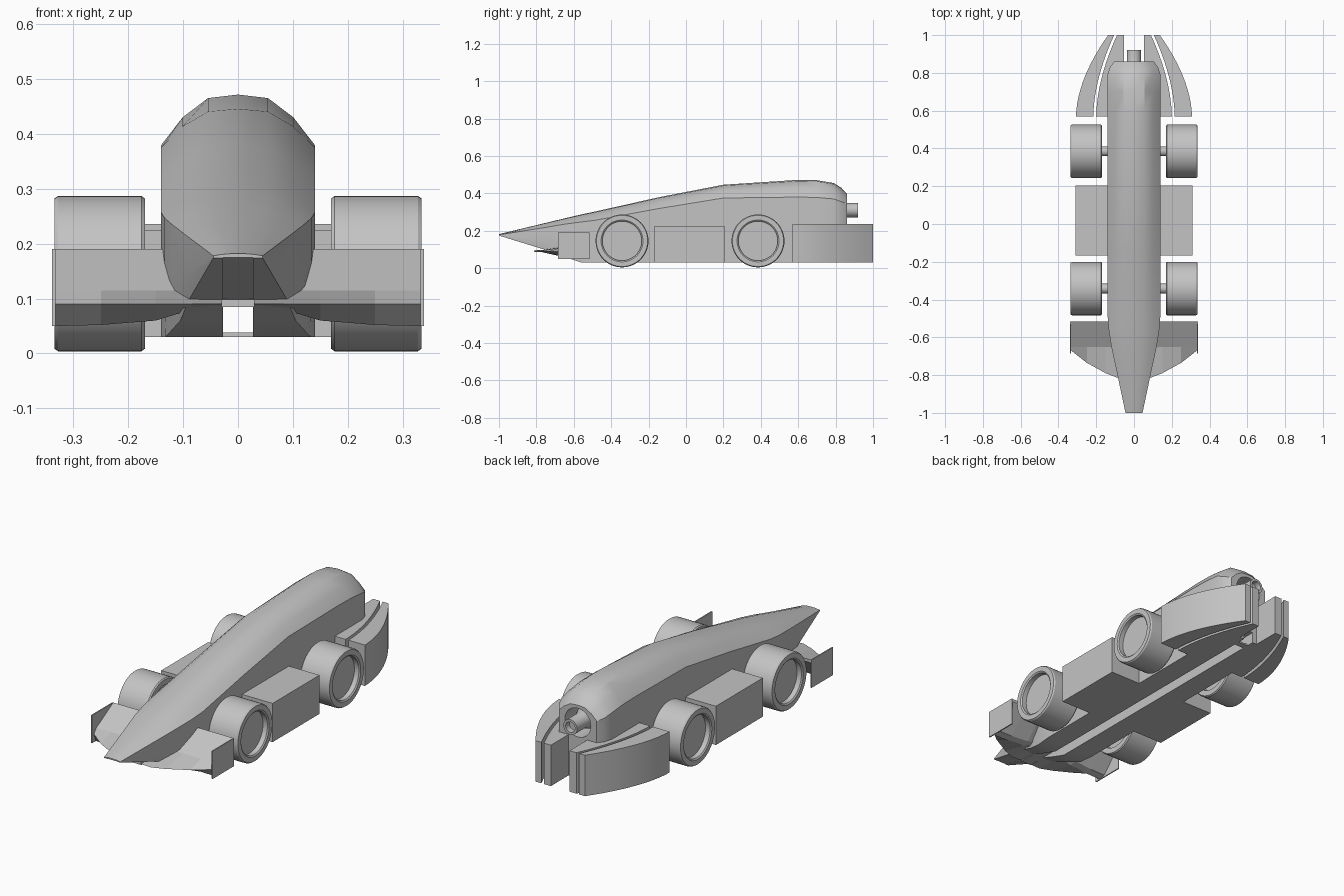
import bpy
import bmesh
import math

old = bpy.data.objects.get("Cube")
if old:
    bpy.data.objects.remove(old, do_unlink=True)

grey = bpy.data.materials.new("plain grey")
grey.use_nodes = True
colour = (0.55, 0.55, 0.55, 1)
grey.diffuse_color = colour
grey.node_tree.nodes["Principled BSDF"].inputs["Base Color"].default_value = colour


def loft(name, rings, smooth=True):
    """Skin a list of equal-sized rings and cap both ends."""
    bm = bmesh.new()
    loops = [[bm.verts.new(p) for p in ring] for ring in rings]
    n = len(loops[0])
    for a, b in zip(loops, loops[1:]):
        for i in range(n):
            j = (i + 1) % n
            bm.faces.new((a[i], a[j], b[j], b[i]))
    bm.faces.new(loops[0])
    bm.faces.new(loops[-1])
    bmesh.ops.recalc_face_normals(bm, faces=bm.faces)
    mesh = bpy.data.meshes.new(name)
    bm.to_mesh(mesh)
    bm.free()
    mesh.materials.append(grey)
    obj = bpy.data.objects.new(name, mesh)
    bpy.context.collection.objects.link(obj)
    if smooth:
        shade(obj)
    return obj


def shade(obj):
    bpy.ops.object.select_all(action='DESELECT')
    obj.select_set(True)
    bpy.context.view_layer.objects.active = obj
    bpy.ops.object.shade_smooth_by_angle(angle=math.radians(28))


def box(name, x0, x1, y0, y1, z0, z1):
    return loft(name, [[(x0, y, z0), (x1, y, z0), (x1, y, z1), (x0, y, z1)]
                       for y in (y0, y1)], smooth=False)


def lathe(name, profile, centre, axis, n=48):
    """Turn (radius, offset) pairs about the x or y axis."""
    cx, cy, cz = centre
    rings = []
    for r, d in profile:
        ring = []
        for i in range(n):
            a = math.tau * i / n
            u, v = r * math.cos(a), r * math.sin(a)
            ring.append((cx + d, cy + u, cz + v) if axis == 'x'
                        else (cx + u, cy + d, cz + v))
        rings.append(ring)
    return loft(name, rings)


# Body shell: arched top, straight sides, slot along the underside
def body_ring(y, w, shoulder, top, chamfer, bw, bottom, slot):
    h = top - shoulder
    half = [(0.39 * w, shoulder + 0.93 * h), (0.72 * w, shoulder + 0.55 * h),
            (w, shoulder), (w, chamfer), (bw, bottom),
            (0.027, bottom), (0.027, slot)]
    ring = [(0, top)] + half + [(-x, z) for x, z in reversed(half)]
    return [(x, y, z) for x, z in ring]


sections = [
    (-1.0, .045, .178, .182, .176, .045, .174, .175),
    (-.75, .098, .218, .242, .135, .09, .097, .098),
    (-.65, .120, .235, .266, .14, .105, .06, .09),
    (-.56, .134, .247, .287, .12, .132, .03, .085),
    (-.48, .14, .257, .304, .11, .14, .03, .085),
    (-.15, .14, .318, .378, .11, .14, .03, .085),
    (.2, .14, .375, .446, .11, .14, .03, .085),
    (.6, .14, .38, .472, .11, .14, .03, .085),
    (.7, .14, .378, .47, .11, .14, .03, .085),
    (.79, .14, .37, .455, .11, .14, .03, .085),
    (.83, .127, .355, .43, .11, .127, .03, .085),
    (.86, .105, .345, .398, .11, .105, .03, .085),
]
body = loft("body", [body_ring(*s) for s in sections], smooth=False)

# Round chamber bored into the tail
bore = lathe("chamber_cutter", [(.072, -.3), (.072, .1)], (0, .86, .31), 'y')
bore.hide_render = True
bore.hide_viewport = True
cut = body.modifiers.new("chamber", 'BOOLEAN')
cut.object = bore
cut.operation = 'DIFFERENCE'
cut.solver = 'EXACT'
bpy.context.view_layer.objects.active = body
bpy.ops.object.modifier_apply(modifier=cut.name)
bpy.data.objects.remove(bore, do_unlink=True)
shade(body)

# Gas canister with a tapered neck and hollow mouth
lathe("canister", [(.06, -.28), (.06, -.1), (.055, -.07), (.038, -.03),
                   (.038, .06), (.026, .06), (.026, .03)], (0, .86, .31), 'y', 32)
box("slot_bar", -.03, .03, .79, .82, .03, .038)

# Wheels and axles
tyre = [(.02, .2), (.105, .2), (.11, .17), (.137, .17), (.1415, .176),
        (.1415, .328), (.137, .335), (.112, .335), (.105, .33),
        (.105, .305), (.02, .305)]
for end, y in (("front", -.342), ("rear", .385)):
    lathe(end + "_axle", [(.026, -.22), (.026, .22)], (0, y, .146), 'x', 24)
    for side, s in (("left", 1), ("right", -1)):
        lathe(f"{end}_{side}_wheel", [(r, s * d) for r, d in tyre],
              (0, y, .1455), 'x')


# Front wing: swept leading edge and a raised flap at the back
def wing_ring(x, lead, low, mid=-.65):
    return [(x, lead, .09), (x, mid, .115), (x, -.515, .19),
            (x, -.515, .175), (x, mid + .03, low + .008), (x, mid - .005, low)]


wing_half = [(.02, -.81, .085), (.085, -.815, .08), (.15, -.79, .06),
             (.25, -.735, .052), (.333, -.67, .05)]
for side, s in (("left", 1), ("right", -1)):
    loft(f"{side}_front_wing", [wing_ring(s * x, lead, low)
                                for x, lead, low in wing_half], smooth=False)
    x0, x1 = sorted((s * .333, s * .339))
    box(f"{side}_wing_end_plate", x0, x1, -.685, -.515, .05, .19)

    # Side pods
    x0, x1 = sorted((s * .12, s * .31))
    box(f"{side}_side_pod", x0, x1, -.168, .205, .03, .225)
box("wing_centre", -.03, .03, -.81, -.6, .085, .098)


# Rear fairings: two nested curved blocks each side, split by a narrow gap
def fairing(name, s, outer, inner):
    rings = []
    for i in range(13):
        t = i / 12
        y = .57 + .43 * t
        a, b = s * outer(t), s * inner(t)
        rings.append([(a, y, .03), (b, y, .03), (b, y, .236), (a, y, .236)])
    loft(name, rings)


def curve(start, drop):
    return lambda t: start - drop * t ** 1.8


for side, s in (("left", 1), ("right", -1)):
    fairing(f"{side}_outer_fairing", s, curve(.307, .17), curve(.215, .11))
    fairing(f"{side}_inner_fairing", s, curve(.2, .11), lambda t: .052)
